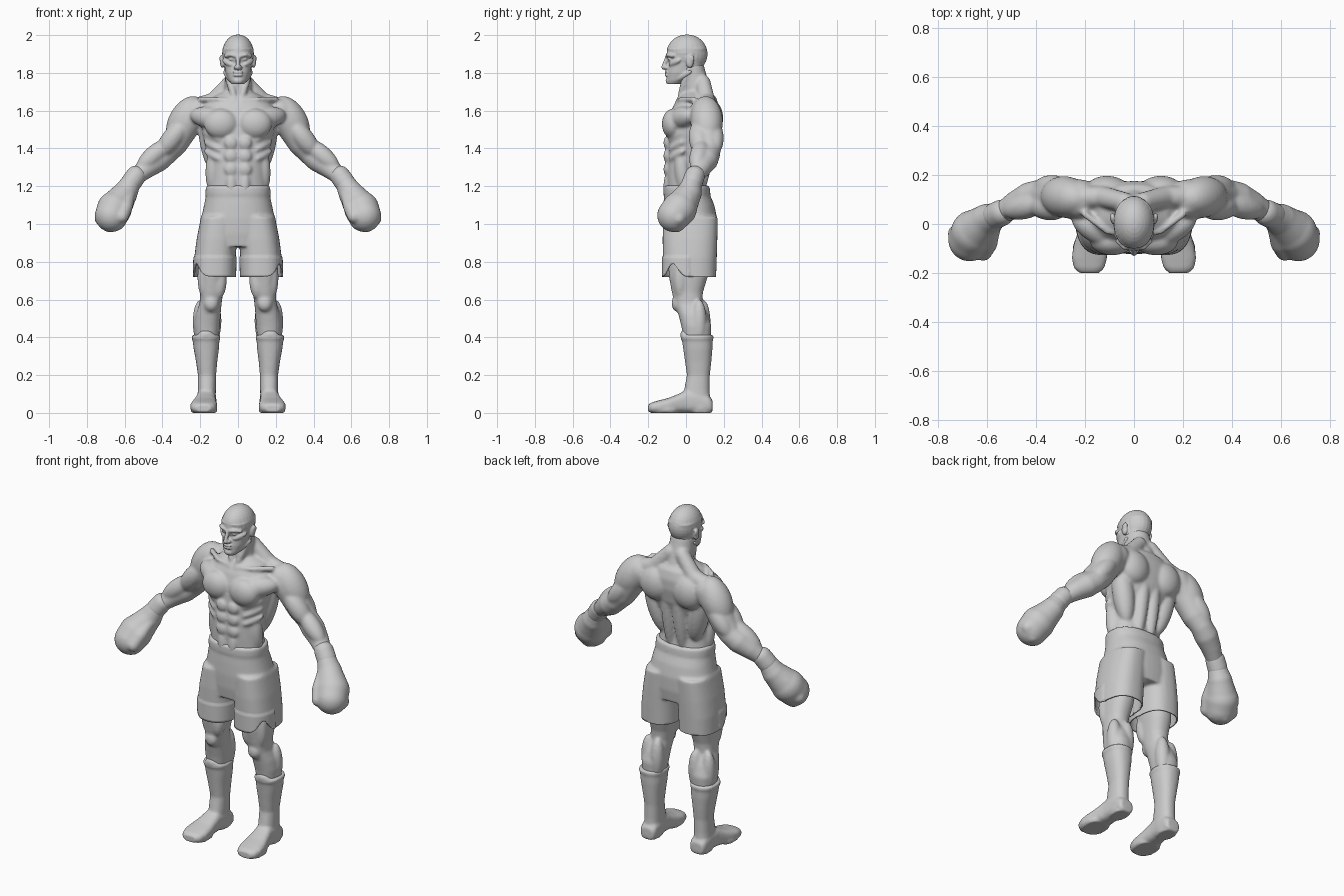
import bpy
import bmesh
from math import cos, sin, pi, exp
from mathutils import Vector, Matrix

if "Cube" in bpy.data.objects:
    bpy.data.objects.remove(bpy.data.objects["Cube"], do_unlink=True)

UNIT = 0.01  # all helper lengths are hundredths of a unit

clay = bpy.data.materials.new("light_grey")
clay.use_nodes = True
clay.diffuse_color = (0.6, 0.6, 0.6, 1)
clay.node_tree.nodes["Principled BSDF"].inputs["Base Color"].default_value = clay.diffuse_color


def signed_power(value, power):
    return abs(value) ** power * (1 if value >= 0 else -1)


def loft(bm, rings, axis="z", squareness=2.3, segments=40):
    """Skin rings of (station, centre x, half width, low, high) along z or y."""
    loops = []
    for station, centre, half, low, high in rings:
        loop = []
        for i in range(segments):
            angle = 2 * pi * i / segments
            x = centre + half * signed_power(cos(angle), 2 / squareness)
            v = (low + high) / 2 + (high - low) / 2 * signed_power(sin(angle), 2 / squareness)
            loop.append(bm.verts.new((x, v, station) if axis == "z" else (x, station, v)))
        loops.append(loop)
    for lower, upper in zip(loops, loops[1:]):
        for i in range(segments):
            j = (i + 1) % segments
            bm.faces.new((lower[i], lower[j], upper[j], upper[i]))
    bm.faces.new(loops[0])
    bm.faces.new(loops[-1])


def blob(bm, centre, radii, turn=None):
    matrix = Matrix.Translation(centre)
    if turn:
        matrix = matrix @ turn.to_matrix().to_4x4()
    bmesh.ops.create_uvsphere(bm, u_segments=24, v_segments=16, radius=1,
                              matrix=matrix @ Matrix.Diagonal((*radii, 1)))


def muscle(bm, start, end, width):
    """Spindle stretched between two points."""
    start, end = Vector(start), Vector(end)
    along = end - start
    blob(bm, (start + end) / 2, (width, width, along.length / 2), along.to_track_quat("Z", "Y"))


def limb(bm, *joints):
    """Round tapered chain through joints of (x, y, z, radius)."""
    for joint in joints:
        blob(bm, joint[:3], [joint[3]] * 3)
    for a, b in zip(joints, joints[1:]):
        start, end = Vector(a[:3]), Vector(b[:3])
        along = end - start
        matrix = Matrix.Translation((start + end) / 2) @ along.to_track_quat("Z", "Y").to_matrix().to_4x4()
        bmesh.ops.create_cone(bm, cap_ends=True, segments=24, radius1=a[3], radius2=b[3],
                              depth=along.length, matrix=matrix)


def finish(name, bm, voxel, smoothing):
    """Mirror the pieces, fuse them into one skin and soften it."""
    bmesh.ops.recalc_face_normals(bm, faces=bm.faces[:])
    bmesh.ops.scale(bm, vec=(UNIT, UNIT, UNIT), verts=bm.verts[:])
    mesh = bpy.data.meshes.new(name)
    bm.to_mesh(mesh)
    bm.free()
    obj = bpy.data.objects.new(name, mesh)
    bpy.context.scene.collection.objects.link(obj)
    mirror = obj.modifiers.new("mirror", "MIRROR")
    mirror.use_mirror_merge = False
    remesh = obj.modifiers.new("fuse", "REMESH")
    remesh.mode = "VOXEL"
    remesh.voxel_size = voxel
    smooth = obj.modifiers.new("soften", "SMOOTH")
    smooth.iterations = smoothing
    graph = bpy.context.evaluated_depsgraph_get()
    baked = bpy.data.meshes.new_from_object(obj.evaluated_get(graph))
    obj.modifiers.clear()
    obj.data = baked
    baked.materials.clear()
    baked.materials.append(clay)
    baked.shade_smooth()
    return obj


# Torso, arms and legs
bm = bmesh.new()
loft(bm, [(116, 0, 16, -10, 11), (125, 0, 15, -10.5, 10), (132, 0, 15, -10.5, 11),
          (140, 0, 17, -10, 13), (148, 0, 19, -10, 16), (156, 0, 20, -9, 17.5),
          (162, 0, 19, -7, 17.5), (167, 0, 14, -4, 16), (170, 0, 8, -1, 13)])
limb(bm, (0, 8, 162, 8), (0, 5, 173, 7.2), (0, 3, 182, 6.8))
muscle(bm, (7, 2, 184), (1, -4, 164), 2)                              # neck cord
limb(bm, (4, 9, 175, 4), (13, 11, 165, 4.5), (23, 11, 162, 4.5))      # trapezius
limb(bm, (2, -4.5, 165, 1.2), (11, -3, 166, 1.2), (20, 4, 166, 1.5))  # collarbone
blob(bm, (9, -7, 153), (9, 5.8, 8))                                   # chest
muscle(bm, (3, -8, 154), (25, 3, 158), 6)
for z in (143, 136, 129):                                             # stomach
    blob(bm, (3.7, -9.8, z), (3.6, 2.2, 3.6))
muscle(bm, (4, -9, 128), (3, -9, 112), 3)
muscle(bm, (13, -3, 140), (13.5, -1, 116), 4)                         # flank
for z in (147, 142, 137):                                             # ribs
    muscle(bm, (9, -9, z - 3), (18, -1, z + 2), 2)
muscle(bm, (18, 9, 160), (10, 6, 124), 6)                             # broad back
blob(bm, (11, 13, 156), (9.5, 6.7, 10))                               # shoulder blade
muscle(bm, (3.5, 14, 166), (4, 8, 116), 4)                            # spine column
limb(bm, (22, 10, 159, 8.2), (27, 10.5, 154, 8.2), (33.5, 11.5, 143, 7.2), (38, 12, 137.5, 6.2),
     (42.5, 10.5, 134, 6.6), (48, 8, 130, 5.6), (54, 4.5, 125, 4.4))
muscle(bm, (21, 10, 167), (35, 12, 143), 8.5)                         # deltoid
muscle(bm, (28, 6, 154), (42, 8, 136), 5.5)                           # biceps
muscle(bm, (27, 15, 154), (40, 15, 137), 5)                           # triceps
muscle(bm, (36, 9, 144), (53, 5, 129), 5)                             # forearm
loft(bm, [(88, 12, 8.5, -10, 13), (72, 13.5, 7.4, -9, 11.5), (64, 14, 6.2, -7.5, 9),
          (58, 14.5, 5.8, -6, 8.5), (52, 15.8, 6.6, -4, 11.5), (46, 16.4, 6.9, -2.5, 13.5),
          (38, 16.6, 6, -1, 13)])
blob(bm, (14.2, -4.5, 58), (4, 3.2, 4.5))                             # kneecap
muscle(bm, (9.5, -4, 78), (10.5, -4, 60), 4)                          # inner thigh
muscle(bm, (17.5, -3, 84), (17.5, -3, 60), 4)                         # outer thigh
muscle(bm, (12.5, 9, 60), (13, 9, 36), 4)                             # calf
muscle(bm, (20, 7, 60), (20, 7, 36), 4)
finish("body", bm, 0.008, 7)

# Head with face
bm = bmesh.new()
loft(bm, [(174, 0, 3.2, -9.8, -3), (176, 0, 5, -10.2, 3), (180, 0, 6.6, -10, 7),
          (184, 0, 7.2, -9.4, 9), (188, 0, 7.7, -8.6, 10), (190, 0, 8, -9.6, 10.5),
          (193, 0, 8, -10, 10.7)])
blob(bm, (0, 0.5, 190), (8.3, 10.8, 10.3))
limb(bm, (0, -10, 188.5, 1), (0, -11.6, 184, 1.1), (0, -11.8, 183, 1.3))  # nose
blob(bm, (1.3, -10.5, 182.8), (1.1, 1.2, 1))                           # nostril
limb(bm, (1.2, -9.9, 189, 1), (4, -9.5, 189.6, 1), (6.5, -7, 189, 1))  # brow
blob(bm, (3.2, -8.4, 187.2), (1.6, 1.1, 0.8))                          # eye
muscle(bm, (3, -9, 184), (8, -3, 187), 1.6)                            # cheekbone
for z in (180.3, 178.8):                                               # lips
    blob(bm, (0, -10.2, z), (2.8, 1.2, 0.7))
blob(bm, (0, -9.3, 175.8), (2.6, 1.5, 1.7))                            # chin
muscle(bm, (2, -8, 175), (7.3, 3, 181), 1.8)                           # jaw
blob(bm, (8.3, 2, 186), (1.3, 2.1, 3.4))                               # ear
blob(bm, (8.9, 2.8, 187.5), (0.9, 1.7, 2))
head = finish("head", bm, 0.005, 2)
for vert in head.data.vertices:  # cropped hair stands slightly proud
    x, y, z = vert.co
    hairline = 1.935 if y < -0.05 else 1.9 if y < 0.05 else 1.8
    if z > hairline:
        vert.co += Vector((x, y, 0)).normalized() * 0.0015

# Boots
bm = bmesh.new()
loft(bm, [(4, 16.8, 4.8, -1, 13), (12, 16.5, 4.8, -1, 12.5), (20, 16.4, 4.8, 0.5, 12.6),
          (27, 16.6, 5.6, -0.5, 13.4), (34, 16.8, 6.7, -1.5, 14), (41, 17, 7.3, -2.5, 14.2)])
loft(bm, [(39, 17, 7.6, -2.8, 14.5), (41.3, 17, 7.6, -2.8, 14.5)])
blob(bm, (17, -0.5, 41.5), (4, 2.6, 2.6))                              # tongue
loft(bm, [(14, 16.5, 4, 0, 7), (12, 16.5, 5, 0, 9), (6, 16.6, 5.2, 0, 12), (0, 17, 5.2, 0, 12),
          (-4, 17.4, 5.8, 0, 10), (-9, 17.9, 6.8, 0, 8), (-14, 18.2, 7.2, 0, 6.7),
          (-18, 18.3, 6.2, 0, 5.6), (-20, 18.3, 4, 0.5, 4.5)], axis="y", squareness=2.8)
loft(bm, [(0, 18, 6.6, -18.5, -4), (2, 18, 7.2, -19.5, -3)])           # sole
loft(bm, [(0, 16.6, 4.6, 2, 13.5), (3, 16.6, 5.2, 1, 14.3)])           # heel
finish("boots", bm, 0.008, 4)

# Boxing gloves
bm = bmesh.new()
limb(bm, (56, 3.5, 123, 5), (60, 1.5, 116, 6.8), (65.5, -3.5, 108, 9.3), (67, -6.5, 104.5, 8.8))
limb(bm, (57, 0, 117, 3), (59.5, -8, 109, 3.8), (61.5, -11.5, 104, 3.6))  # thumb
limb(bm, (72, -4, 103, 4), (68, -5, 99.5, 4), (63.5, -8, 100.5, 3.6))     # curled fingers
muscle(bm, (64, 3, 117), (73, -6, 101), 5)
finish("boxing_gloves", bm, 0.009, 4)

# Glove cuffs
bm = bmesh.new()
limb(bm, (54, 4.6, 125.5, 5.4), (56.5, 3.4, 122, 5.5))
finish("glove_cuffs", bm, 0.008, 2)

# Shorts: fuse hips and legs, open the hems, then add cloth thickness
bm = bmesh.new()
loft(bm, [(88, 0, 20, -11, 15.5), (95, 0, 20.6, -12, 16.5), (103, 0, 19.5, -12.3, 16.5),
          (110, 0, 18, -12, 15), (116, 0, 16.8, -11.5, 12.5), (120, 0, 16.6, -11.3, 12)])
loft(bm, [(115.5, 0, 17.3, -12, 13), (120.5, 0, 17, -11.8, 12.4)])     # waistband
loft(bm, [(68, 12.6, 11, -12.2, 15.8), (82, 12.2, 11, -12.2, 16.3), (92, 11.3, 10.6, -12.4, 16.6),
          (104, 10, 9.6, -12, 16.8)], squareness=2.5)
shorts = finish("shorts", bm, 0.009, 5)


def hem(co):
    """Hem height, with a rounded notch at the outer front corner."""
    across, back = (abs(co.x) - 0.22) / 0.05, (co.y + 0.07) / 0.04
    return 0.72 + 0.07 * exp(-across * across - back * back)


bm = bmesh.new()
bm.from_mesh(shorts.data)
bmesh.ops.delete(bm, geom=[f for f in bm.faces if f.calc_center_median().z < hem(f.calc_center_median())],
                 context="FACES")
bm.normal_update()
for vert in bm.verts:
    if vert.is_boundary:
        vert.co.z = hem(vert.co)
    if vert.co.z < 0.83 and vert.co.y < 0.02:  # raised front panel
        vert.co += Vector((vert.normal.x, vert.normal.y, 0)) * 0.005
bm.to_mesh(shorts.data)
bm.free()
cloth = shorts.modifiers.new("cloth", "SOLIDIFY")
cloth.thickness = 0.008
